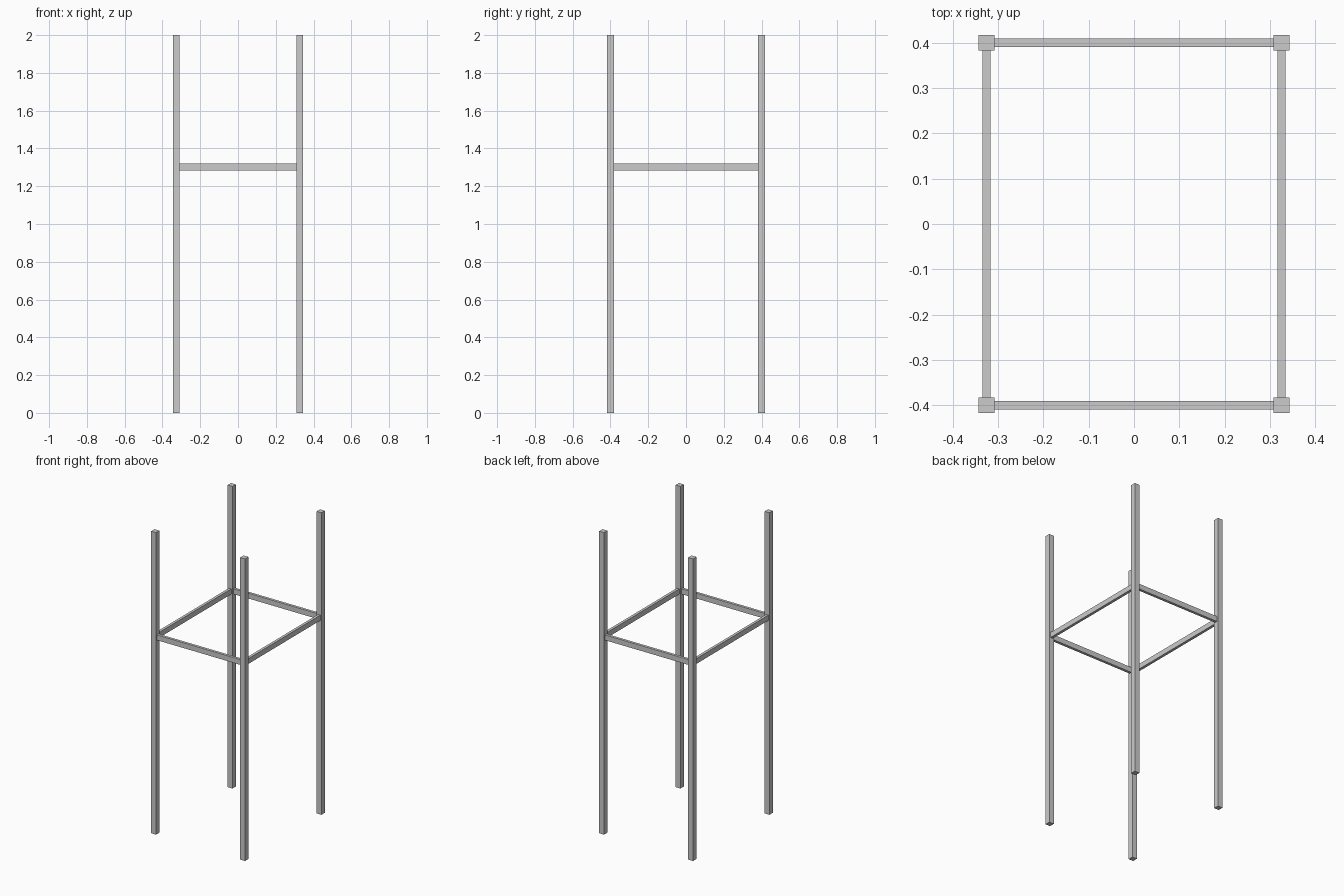
import bpy

if "Cube" in bpy.data.objects:
    bpy.data.objects.remove(bpy.data.objects["Cube"])

PX, PY = 0.326, 0.4      # post centres
POST = 0.035             # post thickness
RAIL_W, RAIL_H, RAIL_Z = 0.018, 0.035, 1.302


def box(name, loc, size):
    bpy.ops.mesh.primitive_cube_add(size=1, location=loc)
    ob = bpy.context.object
    ob.name = name
    ob.scale = size
    bpy.ops.object.transform_apply(location=False, rotation=False, scale=True)
    return ob


# four corner posts
for sx, side in ((-1, "left"), (1, "right")):
    for sy, end in ((-1, "front"), (1, "back")):
        box(f"{end}_{side}_post", (sx * PX, sy * PY, 1), (POST, POST, 2))

# front and back rails between the posts
for sy, end in ((-1, "front"), (1, "back")):
    box(f"{end}_rail", (0, sy * PY, RAIL_Z), (2 * PX - POST, RAIL_W, RAIL_H))

# side rails between the posts
for sx, side in ((-1, "left"), (1, "right")):
    box(f"{side}_rail", (sx * PX, 0, RAIL_Z), (RAIL_W, 2 * PY - POST, RAIL_H))
